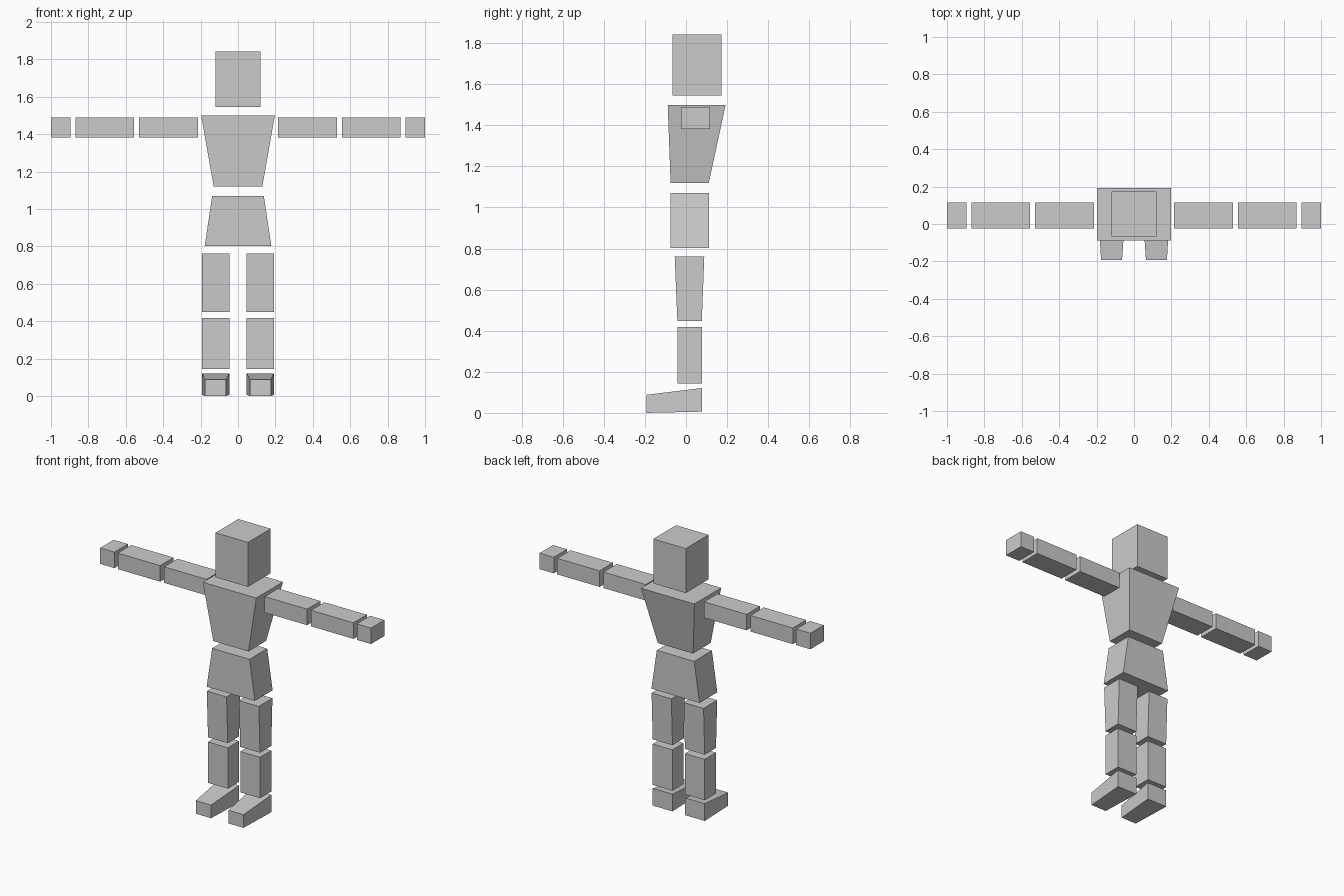
import bpy

if "Cube" in bpy.data.objects:
    bpy.data.objects.remove(bpy.data.objects["Cube"])

grey = bpy.data.materials.new("plain_grey")
grey.diffuse_color = (0.6, 0.6, 0.6, 1)
grey.use_nodes = True
grey.node_tree.nodes["Principled BSDF"].inputs["Base Color"].default_value = grey.diffuse_color

FACES = [(0, 3, 2, 1), (4, 5, 6, 7), (0, 1, 5, 4),
         (1, 2, 6, 5), (2, 3, 7, 6), (3, 0, 4, 7)]


def make_block(name, verts):
    mesh = bpy.data.meshes.new(name)
    mesh.from_pydata(verts, [], FACES)
    mesh.materials.append(grey)
    obj = bpy.data.objects.new(name, mesh)
    bpy.context.collection.objects.link(obj)
    return obj


def tapered(name, z0, z1, bottom, top=None):
    """Block between two heights; bottom and top are (x0, x1, y0, y1)."""
    verts = []
    for z, (x0, x1, y0, y1) in ((z0, bottom), (z1, top or bottom)):
        verts += [(x0, y0, z), (x1, y0, z), (x1, y1, z), (x0, y1, z)]
    return make_block(name, verts)


def mirrored(obj):
    """Mirror a limb part to the other side of the body."""
    obj.modifiers.new("mirror", 'MIRROR').use_mirror_merge = False


# Head and trunk
tapered("head", 1.545, 1.842, (-0.12, 0.12, -0.066, 0.174))
tapered("chest", 1.12, 1.50, (-0.13, 0.13, -0.075, 0.111),
        (-0.197, 0.197, -0.089, 0.193))
tapered("pelvis", 0.803, 1.07, (-0.178, 0.178, -0.076, 0.111),
        (-0.138, 0.138, -0.076, 0.111))

# Arms held straight out
for name, x0, x1 in (("upper_arms", 0.215, 0.528),
                     ("forearms", 0.557, 0.87),
                     ("hands", 0.895, 1.0)):
    mirrored(tapered(name, 1.383, 1.49, (x0, x1, -0.025, 0.116)))

# Legs
mirrored(tapered("thighs", 0.448, 0.762, (0.046, 0.192, -0.042, 0.077),
                 (0.046, 0.192, -0.055, 0.089)))
mirrored(tapered("shins", 0.144, 0.417, (0.046, 0.192, -0.041, 0.077)))

# Feet: narrow toe, wider and taller heel
toe, heel = -0.193, 0.077
mirrored(make_block("feet", [
    (0.064, toe, 0.0), (0.176, toe, 0.0), (0.192, heel, 0.006), (0.046, heel, 0.006),
    (0.064, toe, 0.088), (0.176, toe, 0.088), (0.192, heel, 0.121), (0.046, heel, 0.121)]))
